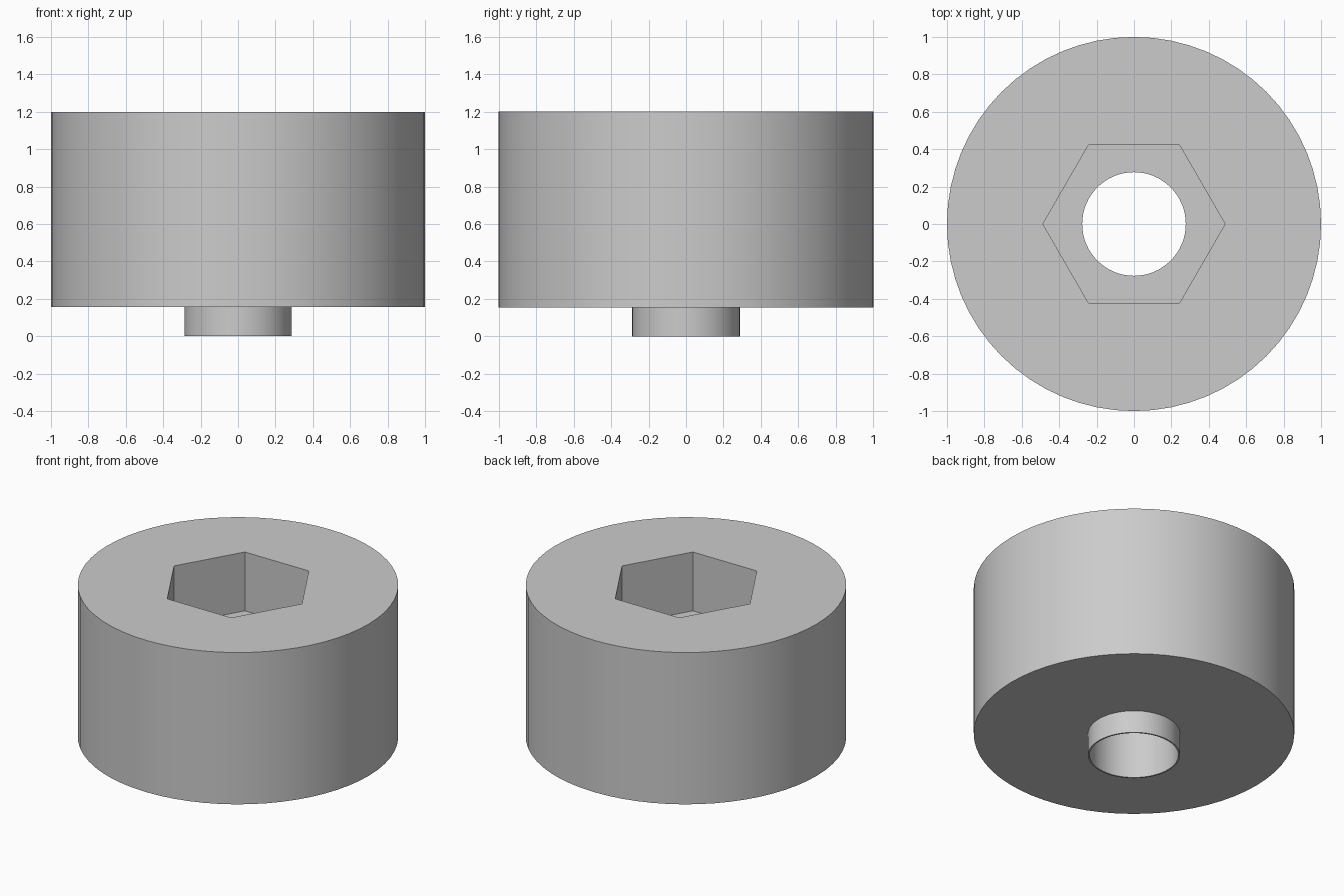
import bpy
import math

SIDES = 64

cube = bpy.data.objects.get("Cube")
if cube:
    bpy.data.objects.remove(cube, do_unlink=True)

grey = bpy.data.materials.new("plain grey")
grey.use_nodes = True
colour = (0.6, 0.6, 0.6, 1)
grey.diffuse_color = colour
grey.node_tree.nodes["Principled BSDF"].inputs["Base Color"].default_value = colour


def prism(name, radius, bottom, top, sides=SIDES, turn=0.0):
    """Upright prism between two heights."""
    bpy.ops.mesh.primitive_cylinder_add(
        vertices=sides, radius=radius, depth=top - bottom,
        location=(0, 0, (bottom + top) / 2), rotation=(0, 0, turn))
    obj = bpy.context.object
    obj.name = name
    obj.data.materials.append(grey)
    return obj


def combine(target, other, operation):
    """Apply a boolean and discard the second solid."""
    mod = target.modifiers.new(operation.lower(), "BOOLEAN")
    mod.operation = operation
    mod.solver = "EXACT"
    mod.object = other
    bpy.ops.object.select_all(action="DESELECT")
    bpy.context.view_layer.objects.active = target
    target.select_set(True)
    bpy.ops.object.modifier_apply(modifier=mod.name)
    bpy.data.objects.remove(other, do_unlink=True)


# Round body with the thin-walled collar below it
body = prism("knob_body", 1.0, 0.155, 1.2)
combine(body, prism("collar", 0.287, 0.0, 0.3), "UNION")

# Hexagonal nut pocket, corners on the x axis
combine(body, prism("pocket_cutter", 0.487, 0.795, 1.4, 6, math.radians(30)), "DIFFERENCE")

# Bore right through the middle
combine(body, prism("bore_cutter", 0.277, -0.2, 1.5), "DIFFERENCE")

bpy.ops.object.select_all(action="DESELECT")
body.select_set(True)
bpy.context.view_layer.objects.active = body
bpy.ops.object.shade_smooth_by_angle(angle=math.radians(30))
